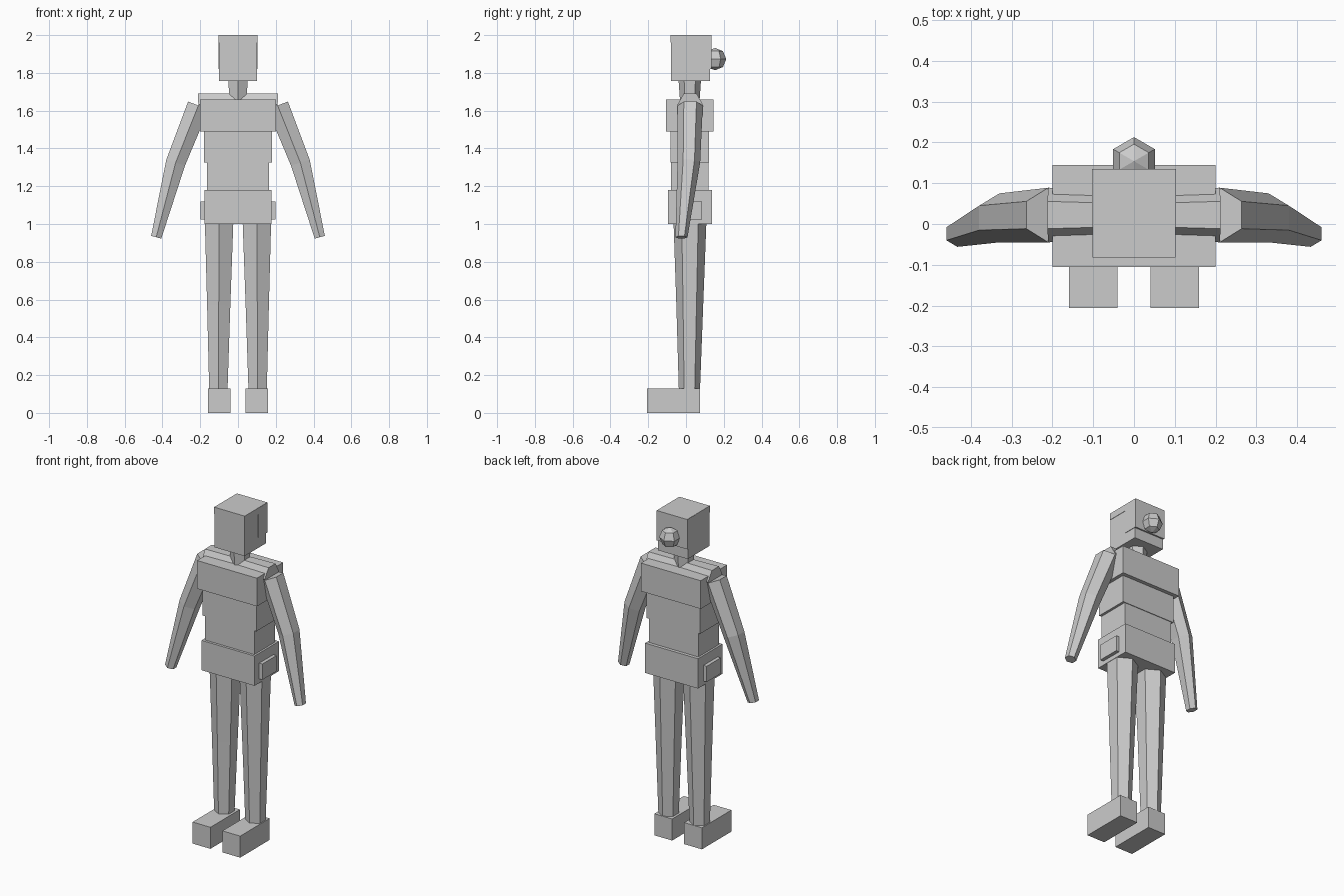
import bpy
import bmesh
import math
from mathutils import Matrix, Vector

cube = bpy.data.objects.get("Cube")
if cube:
    bpy.data.objects.remove(cube, do_unlink=True)

GREY = (0.6, 0.6, 0.6, 1.0)
grey = bpy.data.materials.new("light_grey")
grey.use_nodes = True
grey.diffuse_color = GREY
grey.node_tree.nodes["Principled BSDF"].inputs["Base Color"].default_value = GREY


def finish(name, bm):
    bmesh.ops.recalc_face_normals(bm, faces=bm.faces)
    mesh = bpy.data.meshes.new(name)
    bm.to_mesh(mesh)
    bm.free()
    mesh.materials.append(grey)
    obj = bpy.data.objects.new(name, mesh)
    bpy.context.collection.objects.link(obj)
    return obj


def box(name, x, y, z):
    """Box from (min, max) pairs."""
    spans = (x, y, z)
    size = [b - a for a, b in spans]
    centre = [(a + b) / 2 for a, b in spans]
    bm = bmesh.new()
    bmesh.ops.create_cube(bm, size=1, matrix=Matrix.Translation(centre) @ Matrix.Diagonal((*size, 1)))
    return finish(name, bm)


def limb(name, stations):
    """Six-sided tapered limb through (centre, radius), with corners along y."""
    bm = bmesh.new()
    points = [Vector(p) for p, r in stations]
    rings = []
    for i, (p, r) in enumerate(stations):
        along = (points[min(i + 1, len(points) - 1)] - points[max(i - 1, 0)])
        along.y = 0
        along.normalize()
        front = Vector((0, 1, 0))
        side = along.cross(front)
        rings.append([bm.verts.new(points[i] + r * (front * math.cos(k * math.pi / 3)
                                                    + side * math.sin(k * math.pi / 3)))
                      for k in range(6)])
    for a, b in zip(rings, rings[1:]):
        for k in range(6):
            n = (k + 1) % 6
            bm.faces.new((a[k], a[n], b[n], b[k]))
    bm.faces.new(rings[0])
    bm.faces.new(rings[-1])
    return finish(name, bm)


# Head with thin hair shells and a bun
box("head", (-0.10, 0.10), (-0.08, 0.126), (1.757, 1.995))
box("hair_top", (-0.102, 0.102), (-0.082, 0.135), (1.96, 2.0))
box("hair_back", (-0.103, 0.103), (0.05, 0.135), (1.82, 1.999))
bm = bmesh.new()
bmesh.ops.create_uvsphere(bm, u_segments=6, v_segments=4, radius=0.059,
                          matrix=Matrix.Translation((0, 0.154, 1.873)))
finish("hair_bun", bm)
limb("neck", [((0, 0.02, 1.60), 0.048), ((0, 0.02, 1.77), 0.06)])

# Stacked torso
box("chest", (-0.20, 0.20), (-0.105, 0.145), (1.49, 1.66))
box("ribs", (-0.18, 0.18), (-0.082, 0.122), (1.325, 1.49))
box("belly", (-0.165, 0.165), (-0.08, 0.118), (1.17, 1.325))
box("hips", (-0.177, 0.177), (-0.095, 0.138), (1.0, 1.18))

# Paired limbs, pouches and feet
for side, s in (("left", 1), ("right", -1)):
    limb(side + "_shoulder", [((0, 0.022, 1.642), 0.055), ((0.21 * s, 0.022, 1.633), 0.067)])
    limb(side + "_arm", [((0.21 * s, 0.022, 1.627), 0.067),
                         ((0.33 * s, 0.015, 1.325), 0.06),
                         ((0.433 * s, -0.024, 0.93), 0.032)])
    limb(side + "_leg", [((0.1 * s, 0.021, 1.01), 0.087),
                         ((0.102 * s, 0.02, 0.57), 0.071),
                         ((0.104 * s, 0.018, 0.12), 0.056)])
    box(side + "_pouch", sorted((0.15 * s, 0.198 * s)), (-0.05, 0.085), (1.025, 1.12))
    box(side + "_foot", sorted((0.04 * s, 0.159 * s)), (-0.206, 0.075), (0, 0.13))
